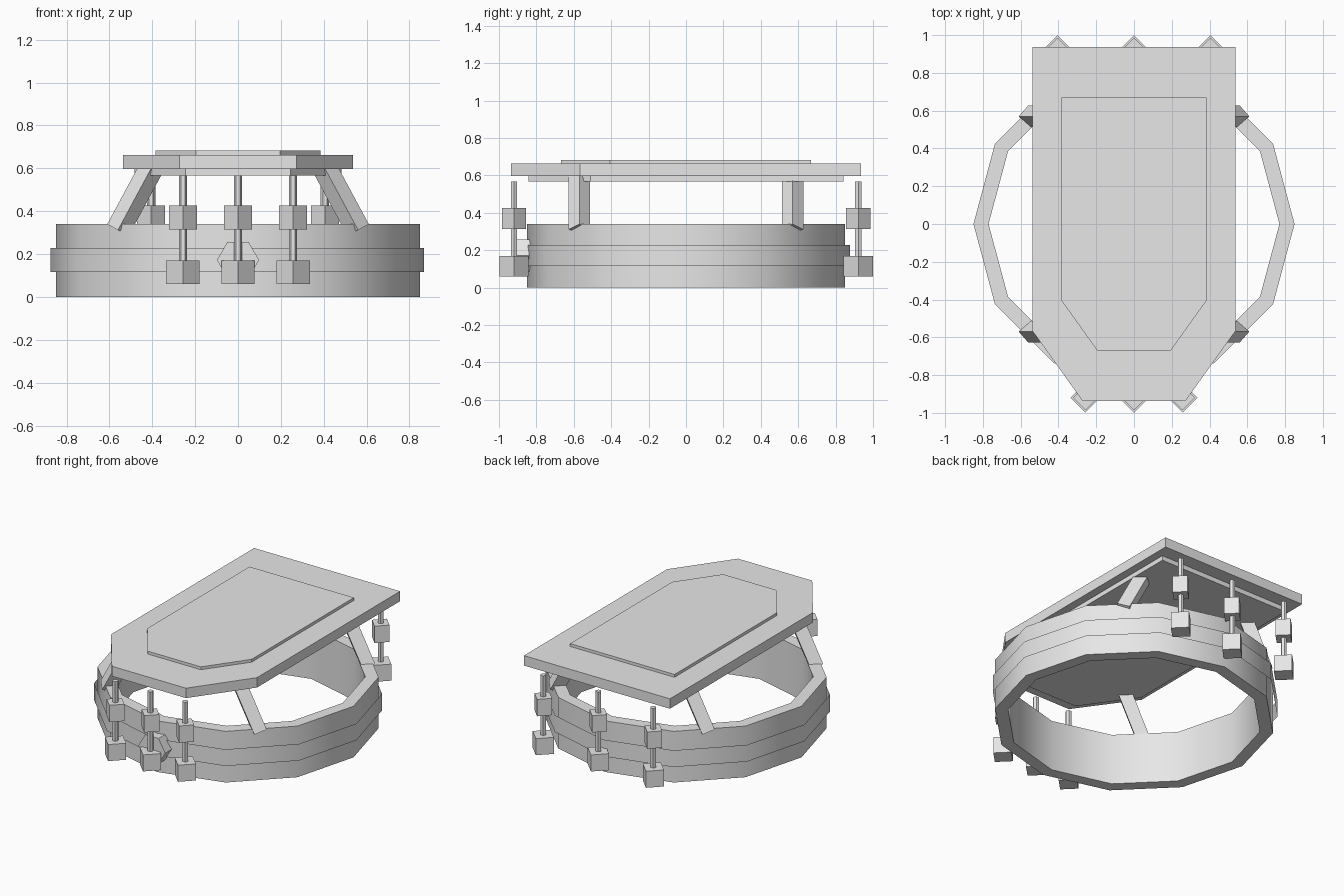
import bpy, bmesh
from math import sin, cos, pi, radians, atan2, hypot

if "Cube" in bpy.data.objects:
    bpy.data.objects.remove(bpy.data.objects["Cube"], do_unlink=True)

GREY = (0.8, 0.8, 0.8, 1.0)
grey = bpy.data.materials.new("light_grey")
grey.use_nodes = True
grey.diffuse_color = GREY
grey.node_tree.nodes["Principled BSDF"].inputs["Base Color"].default_value = GREY


def ngon(sides, radius):
    """Regular polygon with a corner on the x axis."""
    return [(radius * cos(2 * pi * i / sides), radius * sin(2 * pi * i / sides))
            for i in range(sides)]


def loft(name, sections, caps=True, closed=False, location=(0, 0, 0), rotation=(0, 0, 0)):
    """Bridge a list of (outline, z) sections; closed joins the last to the first."""
    bm = bmesh.new()
    loops = [[bm.verts.new((x, y, z)) for x, y in outline] for outline, z in sections]
    pairs = list(zip(loops, loops[1:]))
    if closed:
        pairs.append((loops[-1], loops[0]))
    for a, b in pairs:
        n = len(a)
        for i in range(n):
            j = (i + 1) % n
            bm.faces.new((a[i], a[j], b[j], b[i]))
    if caps and not closed:
        bm.faces.new(loops[0][::-1])
        bm.faces.new(loops[-1])
    if caps or closed:
        bmesh.ops.recalc_face_normals(bm, faces=bm.faces[:])
    mesh = bpy.data.meshes.new(name)
    bm.to_mesh(mesh)
    bm.free()
    mesh.materials.append(grey)
    obj = bpy.data.objects.new(name, mesh)
    obj.location, obj.rotation_euler = location, rotation
    bpy.context.collection.objects.link(obj)
    return obj


def prism(name, outline, z0, z1, **kw):
    return loft(name, [(outline, z0), (outline, z1)], **kw)


def smooth(obj):
    bpy.ops.object.select_all(action='DESELECT')
    obj.select_set(True)
    bpy.context.view_layer.objects.active = obj
    bpy.ops.object.shade_smooth_by_angle(angle=radians(40))


# Head ring with a thin open trim band around it
outer, inner = ngon(12, 0.85), ngon(12, 0.77)
smooth(loft("head_ring", [(outer, 0), (outer, 0.34), (inner, 0.34), (inner, 0)], closed=True))
smooth(prism("trim_band", ngon(12, 0.871), 0.116, 0.227, caps=False, location=(-0.004, 0.006, 0)))


# Flat top board with a smaller plate above and one below
def board(name, scale, z0, z1):
    half = [(0.537, 0.936), (0.537, -0.567), (0.273, -0.936)]
    outline = half + [(-x, y) for x, y in reversed(half)]
    prism(name, [(x * scale, y * scale) for x, y in outline], z0, z1)


board("top_board", 1.0, 0.597, 0.663)
board("upper_plate", 0.715, 0.655, 0.682)
board("lower_plate", 0.9, 0.566, 0.605)

# Four diamond-section struts leaning inward
rise, lean = 0.312, 0.168
for side, sx in (("left", 1), ("right", -1)):
    for end, sy in (("front", -1), ("back", 1)):
        prism(f"{end}_{side}_strut", ngon(4, 0.057), 0, hypot(rise, lean),
              location=(sx * 0.56, sy * 0.57, 0.312),
              rotation=(0, -sx * atan2(lean, rise), 0))

# Hanging tassels with two beads each
for end, y, spread in (("front", -0.92, 0.257), ("back", 0.921, 0.405)):
    for side, k in (("right", -1), ("middle", 0), ("left", 1)):
        place = (k * spread, y, 0)
        name = f"{end}_{side}_tassel"
        prism(name + "_cord", ngon(6, 0.019), 0.1, 0.566, location=place)
        prism(name + "_upper_bead", ngon(4, 0.065), 0.314, 0.426, location=place)
        prism(name + "_lower_bead", ngon(4, 0.078), 0.06, 0.17, location=place)

# Hexagonal front ornament
prism("front_ornament", ngon(6, 0.098), 0, 0.09,
      location=(0, -0.815, 0.172), rotation=(pi / 2, 0, 0))
